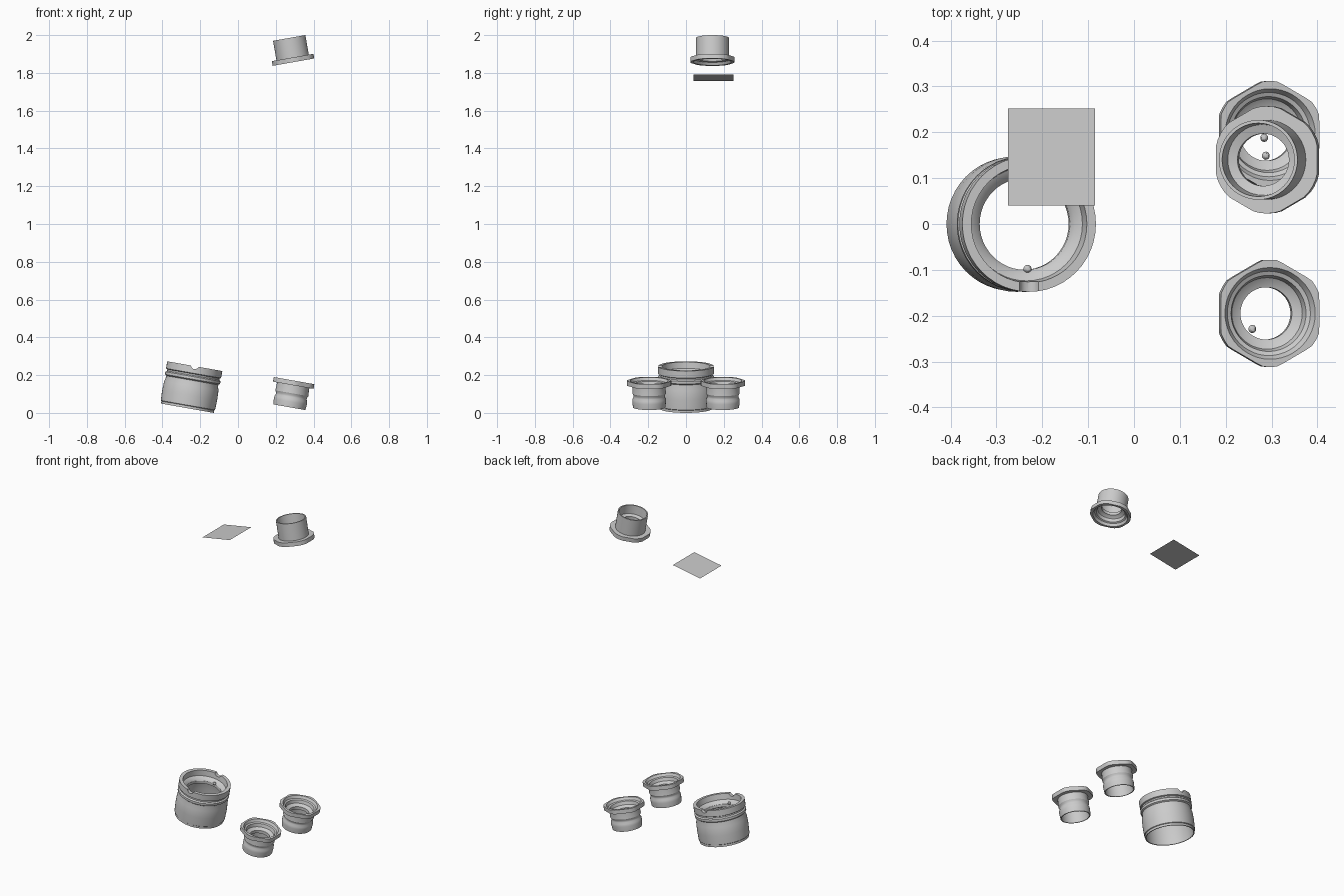
import bpy, bmesh, math
from mathutils import Matrix, Vector

if "Cube" in bpy.data.objects:
    bpy.data.objects.remove(bpy.data.objects["Cube"])

TILT = math.radians(10)


def place(loc, tilt, flip=False):
    m = Matrix.Translation(loc) @ Matrix.Rotation(tilt, 4, 'Y')
    return m @ Matrix.Rotation(math.pi, 4, 'X') if flip else m


def finish(bm, name, matrix):
    bmesh.ops.recalc_face_normals(bm, faces=bm.faces)
    me = bpy.data.meshes.new(name)
    bm.to_mesh(me)
    bm.free()
    ob = bpy.data.objects.new(name, me)
    bpy.context.collection.objects.link(ob)
    ob.matrix_world = matrix
    return ob


def smooth(ob):
    bpy.ops.object.select_all(action='DESELECT')
    ob.select_set(True)
    bpy.context.view_layer.objects.active = ob
    bpy.ops.object.shade_smooth_by_angle(angle=math.radians(30))


def lathe(name, profile, matrix, hex_apothem=None, n=48):
    """Spin a closed (radius, z) profile; optionally clip it to a hexagon."""
    bm = bmesh.new()
    rings = []
    for i in range(n):
        a = 2 * math.pi * i / n
        off = (a + math.pi / 6) % (math.pi / 3) - math.pi / 6
        lim = hex_apothem / math.cos(off) if hex_apothem else 9
        rings.append([bm.verts.new((min(r, lim) * math.cos(a),
                                    min(r, lim) * math.sin(a), z)) for r, z in profile])
    k = len(profile)
    for i in range(n):
        p, q = rings[i], rings[(i + 1) % n]
        for j in range(k):
            bm.faces.new((p[j], q[j], q[(j + 1) % k], p[(j + 1) % k]))
    return finish(bm, name, matrix)


def peg(name, pos, matrix, r=0.009):
    bm = bmesh.new()
    bmesh.ops.create_uvsphere(bm, u_segments=10, v_segments=6, radius=r)
    smooth(finish(bm, name, matrix @ Matrix.Translation(pos)))


# Large sleeve with two ribs and an inner collar
body = [(.136, 0), (.142, 0), (.142, .013), (.146, .016), (.148, .07), (.146, .12),
        (.140, .142), (.140, .150), (.148, .156), (.148, .170), (.140, .176),
        (.140, .184), (.148, .188), (.148, .226), (.128, .226), (.124, .192),
        (.108, .184), (.100, .172), (.100, .155), (.125, .145), (.134, .10)]
m = place((-.268, 0, .0247), TILT)
sleeve = lathe("large_sleeve", body, m)

# Round notches through the front and back of the sleeve's top rim
bm = bmesh.new()
bmesh.ops.create_cone(bm, cap_ends=True, segments=16, radius1=.022, radius2=.022, depth=.4)
bmesh.ops.rotate(bm, verts=bm.verts, matrix=Matrix.Rotation(math.pi / 2, 3, 'X'))
cutter = finish(bm, "notch_cutter", m @ Matrix.Translation((0, 0, .232)))
cutter.hide_render = True
mod = sleeve.modifiers.new("notches", 'BOOLEAN')
mod.operation, mod.object, mod.solver = 'DIFFERENCE', cutter, 'EXACT'
bpy.context.view_layer.objects.active = sleeve
bpy.ops.object.modifier_apply(modifier=mod.name)
bpy.data.objects.remove(cutter)
smooth(sleeve)
for side, y in (("front", -.098), ("back", .098)):
    peg("sleeve_peg_" + side, (.005, y, .178), m)

# Two small waisted bushings with clipped hexagonal flanges
waisted = [(.080, 0), (.086, 0), (.089, .03), (.088, .045), (.083, .055), (.083, .064),
           (.089, .075), (.087, .10), (.087, .118)]
flange = [(.117, .118), (.117, .143), (.100, .143), (.092, .128), (.083, .124),
          (.078, .105), (.068, .098), (.057, .094), (.057, .075), (.077, .068)]
for side, y, p in (("front", -.195, (-.030, -.034, .09)), ("back", .195, (0, -.046, .09))):
    m = place((.272, y, .030), TILT)
    smooth(lathe("bushing_" + side, waisted + flange, m, .109))
    peg("bushing_peg_" + side, p, m)

# Raised bushing: straight body, turned upside down
straight = [(.080, 0), (.087, 0), (.087, .105)]
m = place((.271, .14, 1.9849), -TILT, True)
smooth(lathe("raised_bushing", straight + [(r, z - .013) for r, z in flange], m, .112))
peg("raised_bushing_peg", (0, -.048, .075), m)

# Thin gasket plate with stepped, open cutout
outline = [(-.275, .040), (-.085, .040), (-.085, .252), (-.150, .252), (-.150, .216),
           (-.135, .216), (-.135, .197), (-.100, .197), (-.100, .168), (-.095, .168),
           (-.095, .122), (-.100, .122), (-.100, .098), (-.260, .098), (-.260, .122),
           (-.265, .122), (-.265, .168), (-.259, .168), (-.259, .197), (-.224, .197),
           (-.224, .216), (-.209, .216), (-.209, .252), (-.275, .252)]
bm = bmesh.new()
f = bm.faces.new([bm.verts.new(((x + .18) / math.cos(TILT), y, 0)) for x, y in outline])
bmesh.ops.triangulate(bm, faces=[f])
finish(bm, "gasket_plate", place((-.18, 0, 1.775), -TILT))
